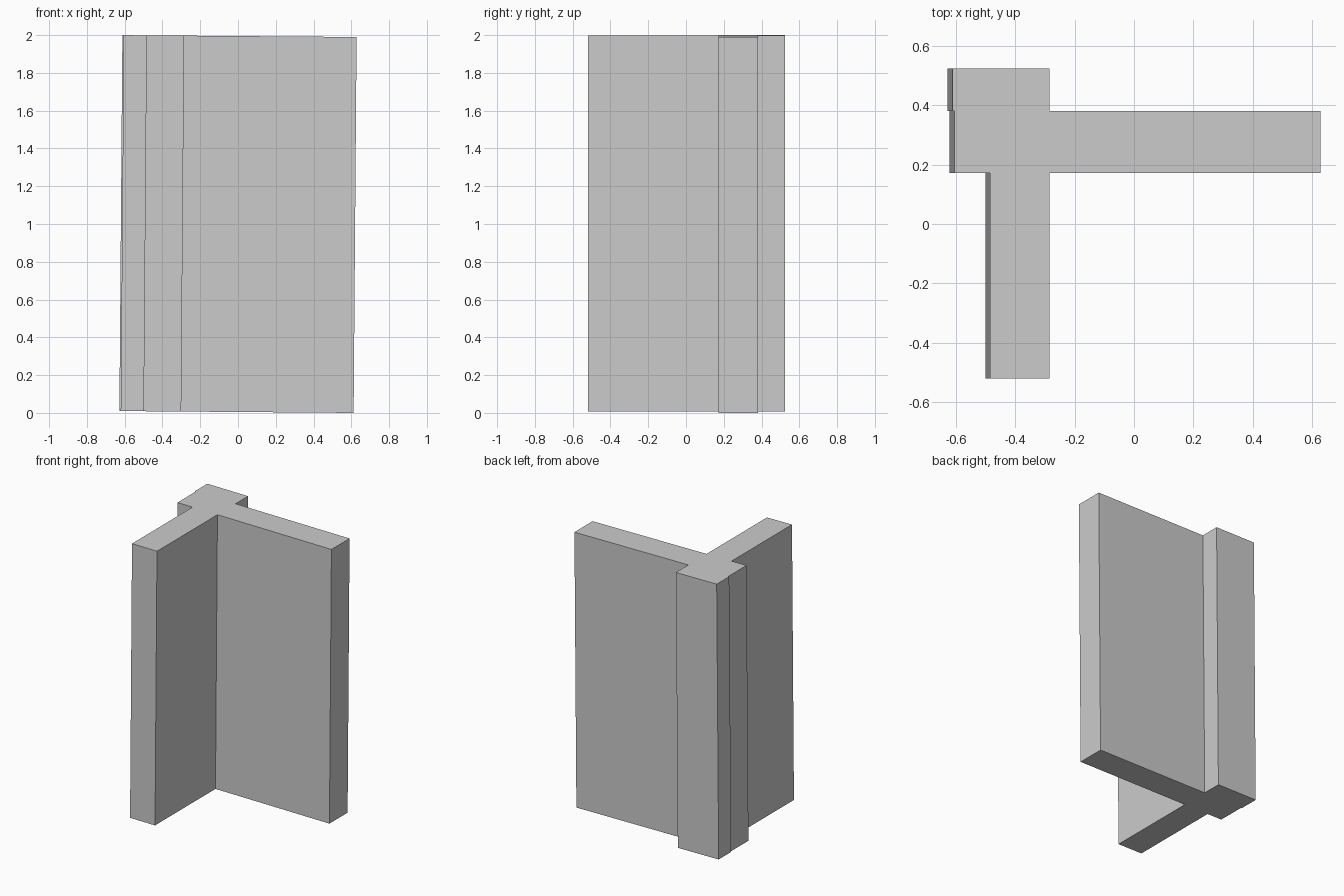
import bpy
import bmesh
from mathutils import Matrix, Vector

cube = bpy.data.objects.get("Cube")
if cube:
    bpy.data.objects.remove(cube, do_unlink=True)

# Single plain grey
grey = bpy.data.materials.new("plain grey")
grey.use_nodes = True
colour = (0.6, 0.6, 0.6, 1)
grey.diffuse_color = colour
grey.node_tree.nodes["Principled BSDF"].inputs["Base Color"].default_value = colour

# Plan outline: long wing, front wing and the corner post with its small step
HEIGHT = 1.99
TILT = 0.0079
outline = [
    (-0.62, 0.523), (-0.62, 0.38), (-0.613, 0.38), (-0.613, 0.172),
    (-0.493, 0.172), (-0.493, -0.52), (-0.293, -0.52), (-0.293, 0.172),
    (0.62, 0.172), (0.62, 0.38), (-0.293, 0.38), (-0.293, 0.523),
]

# Extrude the outline into one wall section
bm = bmesh.new()
base = bm.faces.new([bm.verts.new((x, y, -HEIGHT / 2)) for x, y in outline])
top = bmesh.ops.extrude_face_region(bm, geom=[base], use_keep_orig=True)
bmesh.ops.translate(bm, vec=Vector((0, 0, HEIGHT)),
                    verts=[v for v in top["geom"] if isinstance(v, bmesh.types.BMVert)])
bmesh.ops.recalc_face_normals(bm, faces=bm.faces)

# Lean it slightly sideways and stand it on the ground
bmesh.ops.rotate(bm, verts=bm.verts, matrix=Matrix.Rotation(TILT, 3, "Y"))
lowest = min(v.co.z for v in bm.verts)
bmesh.ops.translate(bm, vec=Vector((0, 0, -lowest)), verts=bm.verts)

mesh = bpy.data.meshes.new("corner_wall")
bm.to_mesh(mesh)
bm.free()
mesh.materials.append(grey)
wall = bpy.data.objects.new("corner_wall", mesh)
bpy.context.collection.objects.link(wall)
